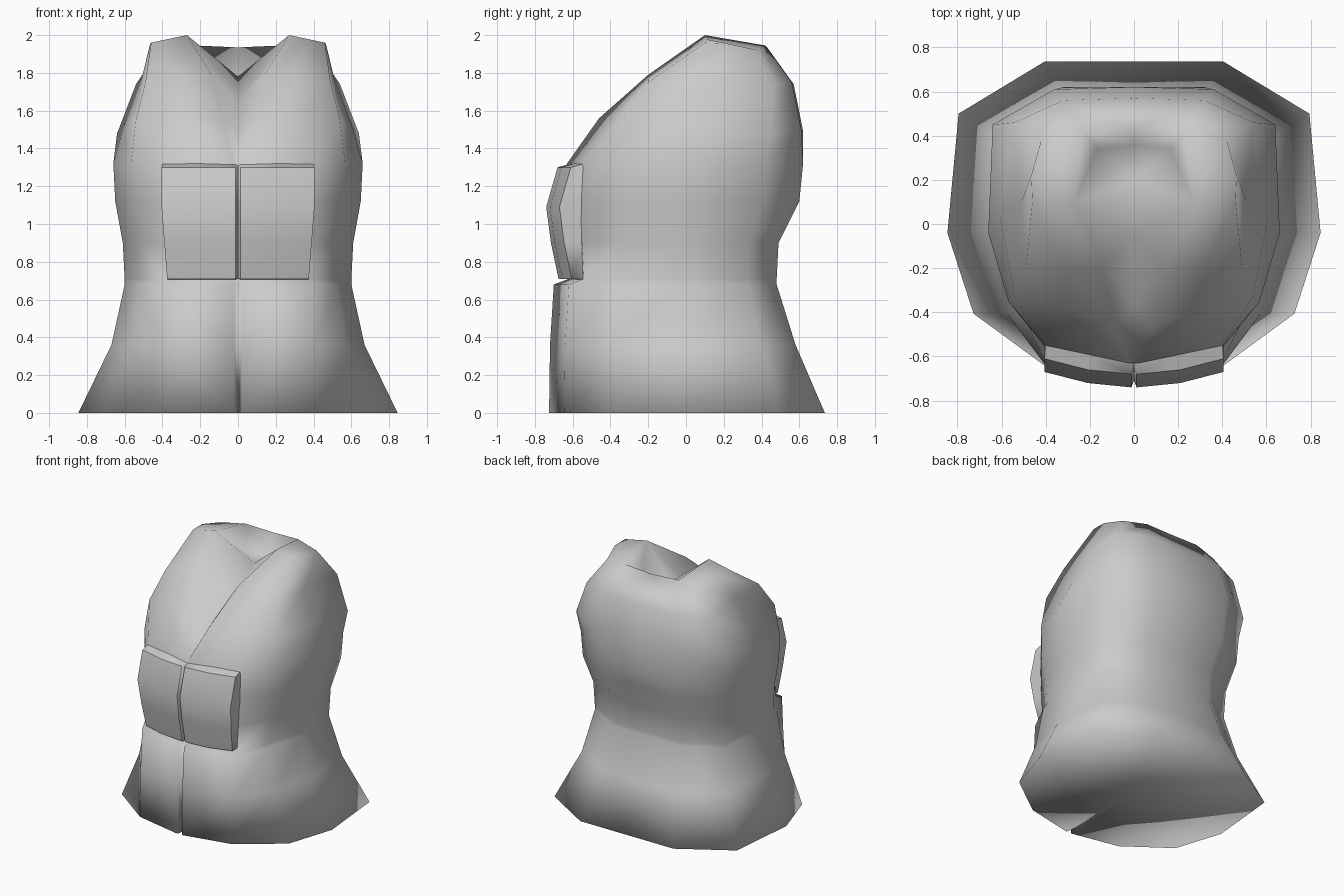
import bpy, bmesh
from mathutils import Vector

cube = bpy.data.objects.get("Cube")
if cube:
    bpy.data.objects.remove(cube)

grey = bpy.data.materials.new("light grey cloth")
grey.use_nodes = True
grey.diffuse_color = (0.6, 0.6, 0.6, 1)
grey.node_tree.nodes["Principled BSDF"].inputs["Base Color"].default_value = (0.6, 0.6, 0.6, 1)


def half_loft(name, rows, close=None):
    """Loft rows of points on the +x half, close the ends, then mirror."""
    bm = bmesh.new()
    grid = [[bm.verts.new(p) for p in row] for row in rows]
    for a, b in zip(grid, grid[1:]):
        for i in range(len(a) - 1):
            bm.faces.new((a[i], a[i + 1], b[i + 1], b[i]))
    if close:
        close(bm, grid)
    # Mirror the half and weld the middle seam
    dup = bmesh.ops.duplicate(bm, geom=bm.verts[:] + bm.edges[:] + bm.faces[:])["geom"]
    for v in [g for g in dup if isinstance(g, bmesh.types.BMVert)]:
        v.co.x = -v.co.x
    bmesh.ops.reverse_faces(bm, faces=[g for g in dup if isinstance(g, bmesh.types.BMFace)])
    bmesh.ops.remove_doubles(bm, verts=bm.verts[:], dist=0.001)
    bmesh.ops.recalc_face_normals(bm, faces=bm.faces[:])
    for f in bm.faces:
        f.smooth = True
    me = bpy.data.meshes.new(name)
    bm.to_mesh(me)
    bm.free()
    ob = bpy.data.objects.new(name, me)
    bpy.context.collection.objects.link(ob)
    me.materials.append(grey)
    return ob


def torso_ring(z, width, front, back, notch):
    """Half section from centre front round the side to centre back."""
    return [(0, notch - front, z), (.02, -front, z), (.40, .08 - front, z),
            (.86 * width, -.56 * front, z), (width, -.04, z),
            (.94 * width, .68 * back, z), (.48 * width, back, z), (0, back, z)]


def upper_ring(centre, neck, arm_front, side, arm_back, back):
    """Half section above the chest, along the V neck and the armhole."""
    middle = (Vector(neck) + Vector(arm_front)) / 2
    return [(0, *centre), neck, middle, arm_front, side, arm_back, back, (0, back[1] + .01, back[2] - .01)]


def close_body(bm, grid):
    top, hem = grid[-1], grid[0]
    # Shoulder tops
    bm.faces.new((top[2], top[3], top[4], top[5]))
    bm.faces.new((top[1], top[2], top[5], top[6]))
    # Neck recess and inside of the back collar
    neck = bm.verts.new((0, .36, 1.79))
    side = bm.verts.new((.17, .34, 1.78))
    bm.faces.new((top[0], top[1], side, neck))
    bm.faces.new((top[1], top[6], side))
    bm.faces.new((neck, side, top[6], top[7]))
    # Underside of the hem
    mid = bm.verts.new((0, 0, .01))
    for a, b in zip(hem, hem[1:]):
        bm.faces.new((mid, b, a))


# Vest body: flared skirt, waist and chest as height, half width, front, back, notch
body = [torso_ring(*level) for level in (
    (0, .845, .725, .735, .10),
    (.36, .67, .72, .58, .06),
    (.68, .60, .70, .48, .05),
    (.71, .60, .62, .48, .01),
    (.90, .61, .63, .49, .01),
    (1.12, .65, .64, .60, .01),
    (1.32, .66, .63, .62, 0))]
body += [
    upper_ring((-.37, 1.49), (.08, -.46, 1.56), (.54, -.33, 1.55),
               (.61, .05, 1.50), (.64, .45, 1.48), (.36, .61, 1.50)),
    upper_ring((-.05, 1.65), (.14, -.20, 1.79), (.49, -.20, 1.75),
               (.51, .10, 1.77), (.54, .46, 1.74), (.32, .56, 1.75)),
    upper_ring((.20, 1.78), (.27, .10, 2.0), (.46, .10, 1.96),
               (.465, .22, 1.955), (.42, .38, 1.92), (.23, .42, 1.945))]
half_loft("vest_body", body, close_body)


# Raised chest panels: height, depth at the centre, outer edge
def panel_row(z, y, width):
    return [(0, y + .03, z), (.012, y, z), (.21, y + .02, z),
            (width, y + .07, z), (width, max(y + .10, -.54), z)]


chest = half_loft("chest_panels", [panel_row(*level) for level in (
    (.705, -.58, .37), (.71, -.675, .375), (.90, -.715, .39),
    (1.09, -.74, .405), (1.30, -.68, .405), (1.32, -.61, .40))])
bpy.context.view_layer.objects.active = chest
chest.select_set(True)
bpy.ops.object.shade_smooth_by_angle(angle=1.0)
